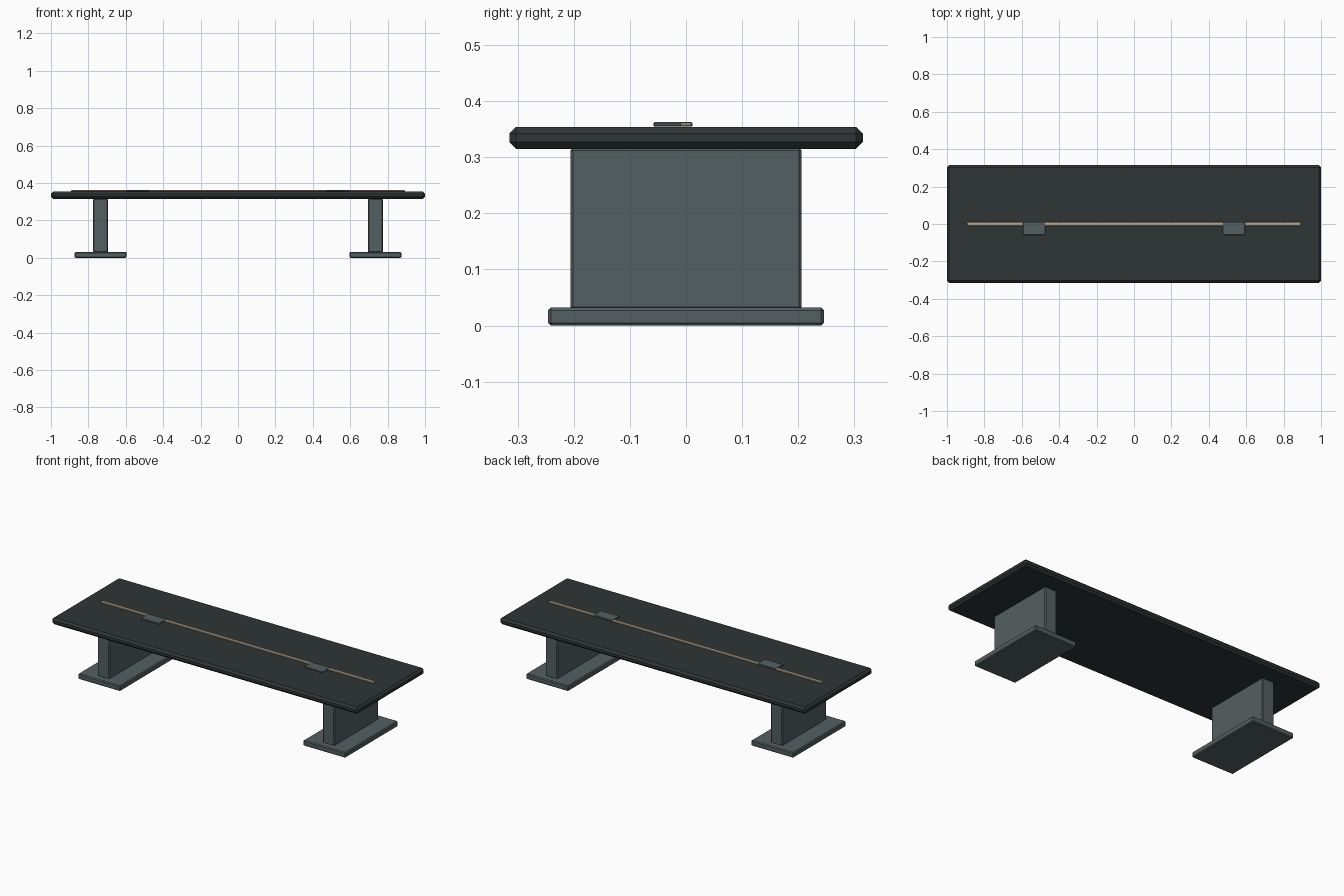
import bpy
import bmesh
from mathutils import Vector

cube = bpy.data.objects.get("Cube")
if cube:
    bpy.data.objects.remove(cube, do_unlink=True)


def make_material(name, rgb):
    mat = bpy.data.materials.new(name)
    mat.use_nodes = True
    colour = (*rgb, 1.0)
    mat.diffuse_color = colour
    mat.node_tree.nodes["Principled BSDF"].inputs["Base Color"].default_value = colour
    return mat


dark_slate = make_material("dark slate", (0.027, 0.037, 0.036))
grey_steel = make_material("grey steel", (0.088, 0.114, 0.120))
warm_tan = make_material("warm tan", (0.46, 0.38, 0.27))


def bevelled_box(name, low, high, bevel, mat):
    """Box between two corners with chamfered edges."""
    low, high = Vector(low), Vector(high)
    size, centre = high - low, (low + high) / 2
    bm = bmesh.new()
    bmesh.ops.create_cube(bm, size=1)
    for v in bm.verts:
        v.co = Vector(a * b for a, b in zip(v.co, size))
    bmesh.ops.bevel(bm, geom=bm.edges[:], offset=bevel, segments=1,
                    profile=0.5, affect="EDGES")
    mesh = bpy.data.meshes.new(name)
    bm.to_mesh(mesh)
    bm.free()
    mesh.materials.append(mat)
    obj = bpy.data.objects.new(name, mesh)
    obj.location = centre
    bpy.context.collection.objects.link(obj)
    return obj


# Long table top
bevelled_box("table_top", (-1, -0.315, 0.315), (1, 0.315, 0.354), 0.012, dark_slate)

# Thin inlaid strip along the middle
bevelled_box("centre_strip", (-0.892, -0.010, 0.3545), (0.892, 0.011, 0.3615),
             0.002, warm_tan)

# Pedestals, feet and small cover plates on both sides
for side, sign in (("left", 1), ("right", -1)):
    def part(name, x, half_x, y, z, bevel):
        bevelled_box(f"{side}_{name}", (sign * x - half_x, y[0], z[0]),
                     (sign * x + half_x, y[1], z[1]), bevel, grey_steel)

    part("foot", 0.735, 0.138, (-0.246, 0.246), (0, 0.032), 0.005)
    part("pedestal", 0.735, 0.039, (-0.206, 0.206), (0.028, 0.317), 0.005)
    part("cover_plate", 0.534, 0.06, (-0.058, 0.012), (0.3545, 0.3625), 0.002)
